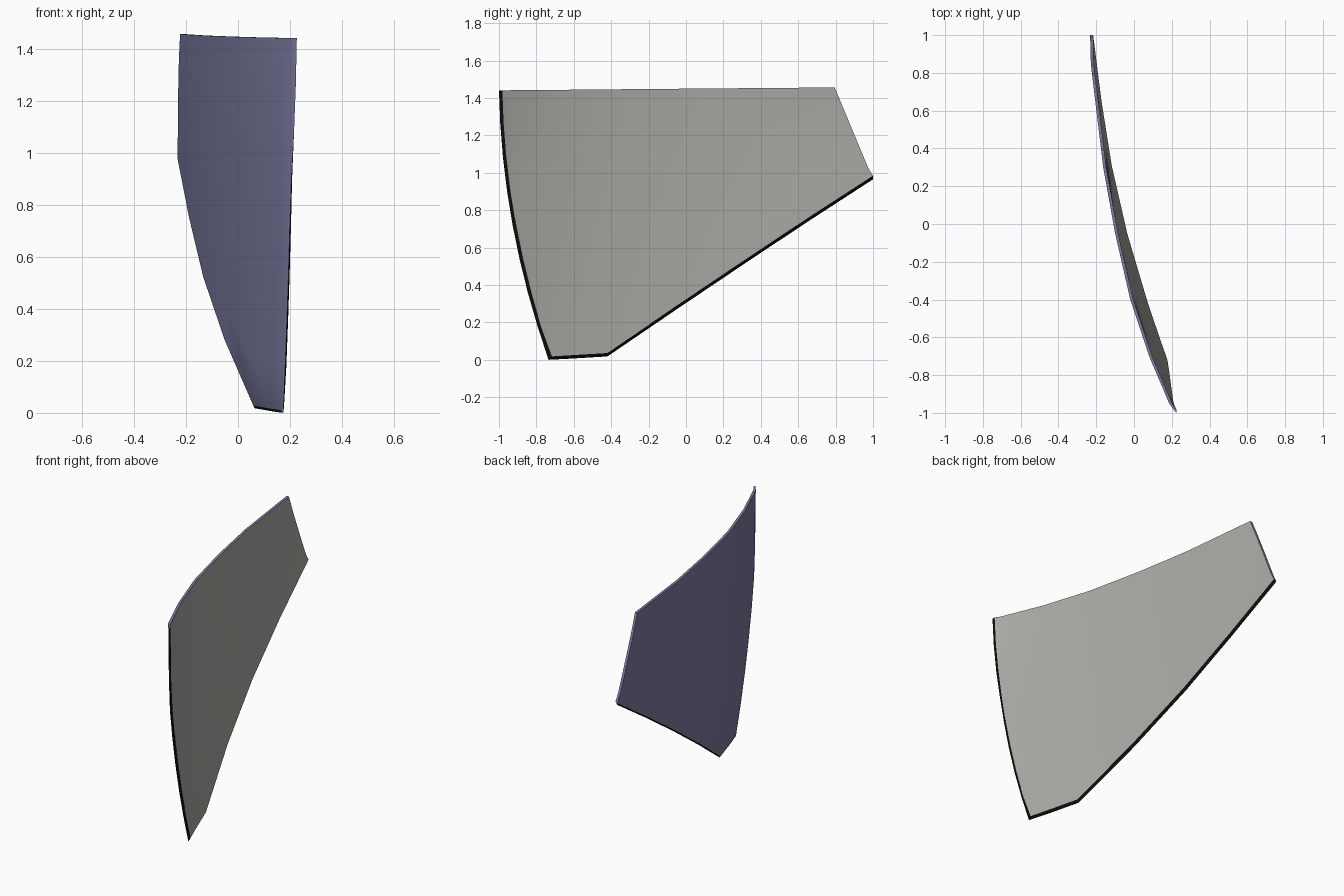
import bpy, bmesh, math

if "Cube" in bpy.data.objects:
    bpy.data.objects.remove(bpy.data.objects["Cube"])


def material(name, rgb):
    m = bpy.data.materials.new(name)
    m.diffuse_color = (*rgb, 1)
    m.use_nodes = True
    m.node_tree.nodes["Principled BSDF"].inputs["Base Color"].default_value = m.diffuse_color
    return m


MATS = [material("pale_grey", (0.40, 0.40, 0.375)),
        material("slate_blue", (0.20, 0.20, 0.36)),
        material("black_edge", (0.004, 0.004, 0.004))]
GREY, BLUE, BLACK = range(3)

# plan curve of the panel: (y, x) at the top
PLAN = [(-1.0, 0.222), (-0.95, 0.186), (-0.7, 0.08), (-0.4, -0.02), (-0.05, -0.10),
        (0.3, -0.163), (0.84, -0.228), (1.0, -0.24)]
# bottom and top ends of each column: (y, z)
BOTTOM = [(-0.735, 0.0), (-0.62, 0.006), (-0.42, 0.018), (-0.05, 0.27),
          (0.31, 0.512), (0.65, 0.738), (1.0, 0.965)]
TOP = [(-1.0, 1.44), (-0.95, 1.441), (-0.7, 1.443), (-0.4, 1.446),
       (-0.05, 1.449), (0.3, 1.452), (0.795, 1.456)]
COLS, ROWS = len(BOTTOM), 9


def plan_x(y):
    y = max(-1.0, min(1.0, y))
    for (a, xa), (b, xb) in zip(PLAN, PLAN[1:]):
        if y <= b:
            return xa + (xb - xa) * (y - a) / (b - a)
    return PLAN[-1][1]


def point(i, j, inset, dx):
    # bowed panel surface, pulled in at the front and bottom by inset
    v = j / (ROWS - 1)
    bow = (1 - i / (COLS - 1)) ** 2
    s = v + bow * v * (1 - v) * 0.9
    y = BOTTOM[i][0] + (TOP[i][0] - BOTTOM[i][0]) * s
    z = BOTTOM[i][1] + (TOP[i][1] - BOTTOM[i][1]) * v
    if i == 0:
        y += inset
    if j == 0:
        z += inset
    return (plan_x(y) + 0.075 * (1 - z / 1.45) ** 2 + dx, y, z)


bm = bmesh.new()


def layer(inset, dx):
    return [[bm.verts.new(point(i, j, inset, dx)) for j in range(ROWS)] for i in range(COLS)]


def face(verts, mat):
    f = bm.faces.new(verts)
    f.material_index = mat
    f.smooth = True


# inner and outer skins, with a middle outline for the rim
inner, outer = layer(0.01, 0.0), layer(0.018, 0.016)
ring = ([(i, 0) for i in range(COLS)] + [(COLS - 1, j) for j in range(1, ROWS)]
        + [(i, ROWS - 1) for i in range(COLS - 2, -1, -1)] + [(0, j) for j in range(ROWS - 2, 0, -1)])
mid = {k: bm.verts.new(point(*k, 0.0, 0.004)) for k in ring}

for i in range(COLS - 1):
    for j in range(ROWS - 1):
        for skin, mat in ((inner, BLUE), (outer, GREY)):
            face([skin[i][j], skin[i + 1][j], skin[i + 1][j + 1], skin[i][j + 1]], mat)

# rim: black along the bottom and front, blue along the top and rear
for a, b in zip(ring, ring[1:] + ring[:1]):
    bottom = a[1] == 0 and b[1] == 0
    front = a[0] == 0 and b[0] == 0
    face([inner[a[0]][a[1]], inner[b[0]][b[1]], mid[b], mid[a]], BLACK if bottom else BLUE)
    face([mid[a], mid[b], outer[b[0]][b[1]], outer[a[0]][a[1]]],
         BLACK if bottom or front else BLUE)

bmesh.ops.recalc_face_normals(bm, faces=bm.faces[:])
mesh = bpy.data.meshes.new("curved_panel")
bm.to_mesh(mesh)
bm.free()
for m in MATS:
    mesh.materials.append(m)
panel = bpy.data.objects.new("curved_panel", mesh)
bpy.context.collection.objects.link(panel)
bpy.context.view_layer.objects.active = panel
panel.select_set(True)
bpy.ops.object.shade_smooth_by_angle(angle=math.radians(25))
